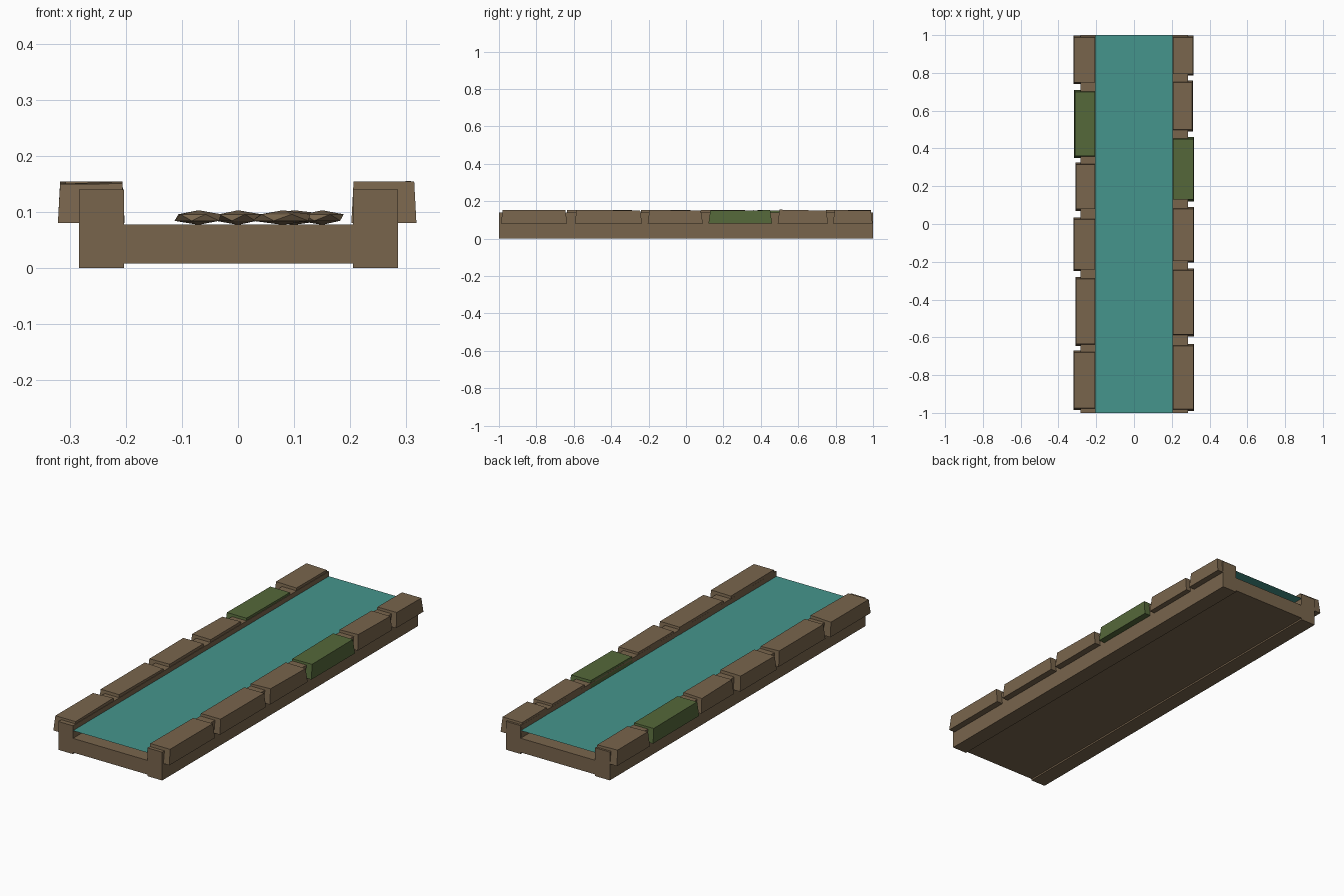
import bpy, bmesh, random
from mathutils import Vector

random.seed(4)
old = bpy.data.objects.get("Cube")
if old:
    bpy.data.objects.remove(old, do_unlink=True)


def material(name, rgb):
    m = bpy.data.materials.new(name)
    m.use_nodes = True
    m.diffuse_color = (*rgb, 1)
    m.node_tree.nodes["Principled BSDF"].inputs["Base Color"].default_value = (*rgb, 1)
    return m


STONE = material("brown stone", (0.19, 0.13, 0.073))
MOSS = material("mossy green", (0.09, 0.138, 0.042))
WATER = material("teal water", (0.06, 0.30, 0.262))


def add_object(name, bm, mat):
    mesh = bpy.data.meshes.new(name)
    bm.to_mesh(mesh)
    bm.free()
    mesh.materials.append(mat)
    obj = bpy.data.objects.new(name, mesh)
    bpy.context.collection.objects.link(obj)
    return obj


def block(name, low, high, mat, taper_x=0, taper_y=0, wobble=0):
    """Box between two corners, its top narrowed by the tapers."""
    bm = bmesh.new()
    bmesh.ops.create_cube(bm, size=1)
    low, high = Vector(low), Vector(high)
    for v in bm.verts:
        side = v.co * 2
        v.co = (low + high) / 2 + v.co * (high - low)
        if side.z > 0:
            v.co.x -= side.x * taper_x
            v.co.y -= side.y * taper_y
            v.co.z += random.uniform(-wobble, wobble)
    return add_object(name, bm, mat)


# Channel floor and side walls
block("channel_floor", (-0.203, -1, 0.008), (0.205, 1, 0.078), STONE)
block("right_wall", (-0.283, -1, 0), (-0.203, 1, 0.14), STONE)
block("left_wall", (0.205, -1, 0), (0.285, 1, 0.14), STONE)

# Coping stones: front end, back end, outer distance; one mossy per side
right_caps = [(-0.985, -0.67, 0.321), (-0.645, -0.28, 0.311), (-0.25, 0.035, 0.321),
              (0.07, 0.325, 0.311), (0.35, 0.71, 0.317), (0.74, 0.998, 0.321)]
left_caps = [(-0.99, -0.635, 0.318), (-0.595, -0.235, 0.318), (-0.205, 0.09, 0.318),
             (0.12, 0.46, 0.318), (0.49, 0.76, 0.312), (0.785, 0.998, 0.316)]
for side, sign, caps, mossy in (("right", -1, right_caps, 4), ("left", 1, left_caps, 3)):
    for i, (front, back, outer) in enumerate(caps):
        x0, x1 = sorted((sign * 0.202, sign * outer))
        block(f"{side}_coping_stone_{i + 1}", (x0, front, 0.08), (x1, back, 0.152),
              MOSS if i == mossy else STONE, 0.004, 0.01, 0.003)

# Water sheet
bm = bmesh.new()
corners = [(-0.203, -1), (0.205, -1), (0.205, 1), (-0.203, 1)]
bm.faces.new([bm.verts.new((x, y, 0.116)) for x, y in corners])
add_object("water_surface", bm, WATER)

# Flat pebbles on the channel bed
pebbles = [(-0.07, -0.6, 0.05), (0.0, 0.3, 0.045), (0.08, -0.25, 0.06),
           (0.15, 0.1, 0.05), (0.1, 0.65, 0.065)]
for i, (x, y, r) in enumerate(pebbles):
    bm = bmesh.new()
    bmesh.ops.create_icosphere(bm, subdivisions=1, radius=1)
    for v in bm.verts:
        jitter = random.uniform(0.85, 1.05)
        v.co = Vector((x + v.co.x * r * jitter, y + v.co.y * r * jitter,
                       0.09 + v.co.z * 0.013))
    add_object(f"pebble_{i + 1}", bm, STONE)
